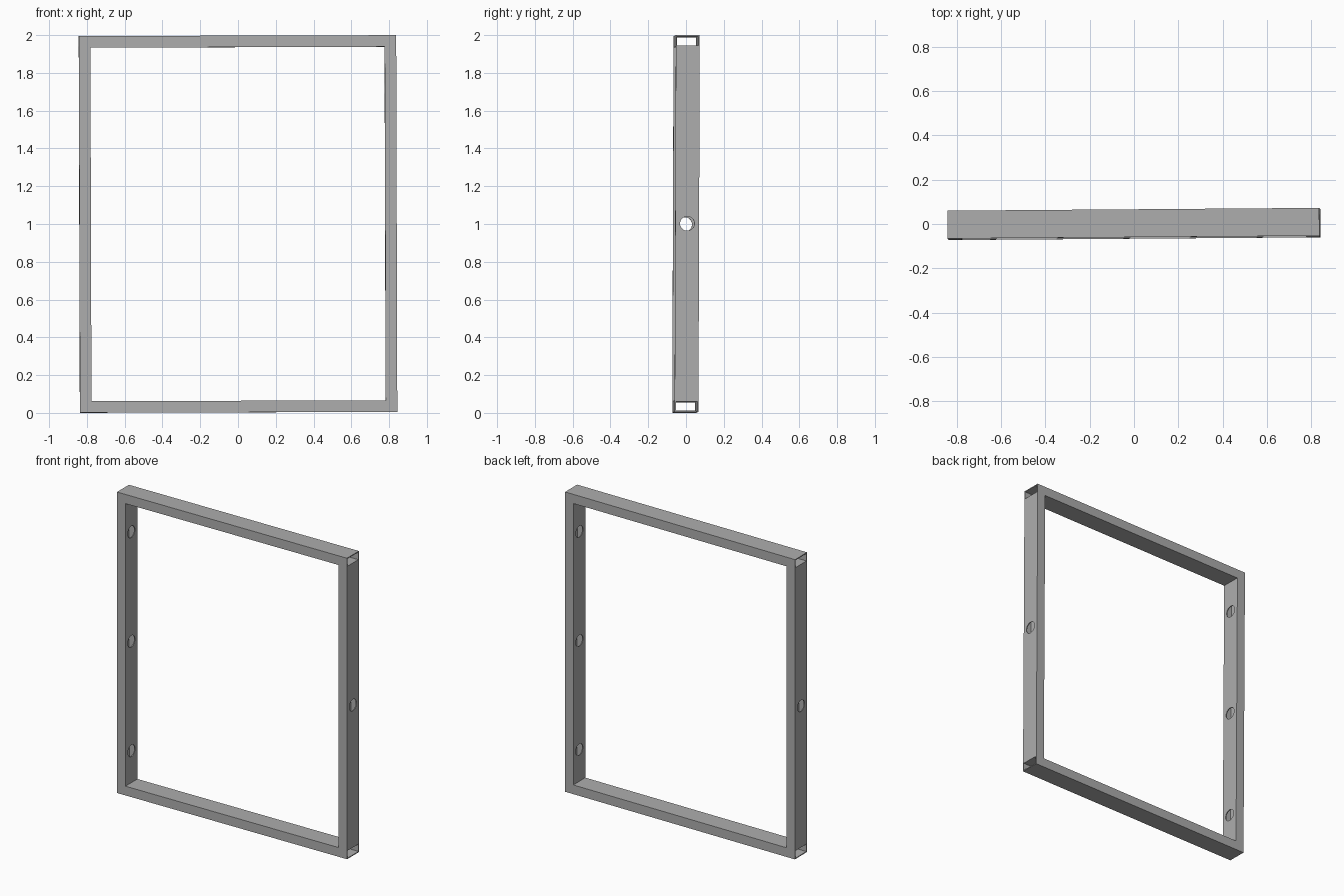
import bpy
import bmesh
import math
from mathutils import Matrix, Euler, Vector

if "Cube" in bpy.data.objects:
    bpy.data.objects.remove(bpy.data.objects["Cube"], do_unlink=True)

WIDTH, HEIGHT, DEPTH = 1.68, 1.994, 0.126   # overall frame
TUBE, WALL = 0.061, 0.006                  # rectangular tube section
HOLE_RADIUS, HOLE_STEP = 0.038, 0.725

# The whole frame leans very slightly
tilt = (Matrix.Translation((0, 0, 1))
        @ Euler([math.radians(a) for a in (-0.2, -0.17, 0.43)]).to_matrix().to_4x4())

steel = bpy.data.materials.new("steel grey")
steel.use_nodes = True
steel.diffuse_color = (0.42, 0.42, 0.42, 1)
steel.node_tree.nodes["Principled BSDF"].inputs["Base Color"].default_value = steel.diffuse_color


def add_object(name, bm):
    bmesh.ops.recalc_face_normals(bm, faces=bm.faces)
    mesh = bpy.data.meshes.new(name)
    bm.to_mesh(mesh)
    bm.free()
    mesh.materials.append(steel)
    obj = bpy.data.objects.new(name, mesh)
    bpy.context.collection.objects.link(obj)
    return obj


def tube(name, length, rotation=Matrix()):
    """Hollow rectangular tube along x, open at both ends."""
    bm = bmesh.new()
    rings = []
    for x, inset in ((-1, 0), (1, 0), (1, WALL), (-1, WALL)):
        y, z = DEPTH / 2 - inset, TUBE / 2 - inset
        rings.append([bm.verts.new((x * length / 2, sy * y, sz * z))
                      for sy, sz in ((-1, -1), (1, -1), (1, 1), (-1, 1))])
    for i in range(4):
        a, b = rings[i], rings[(i + 1) % 4]
        for j in range(4):
            k = (j + 1) % 4
            bm.faces.new((a[j], a[k], b[k], b[j]))
    bm.transform(rotation)
    return add_object(name, bm)


def drill(obj, x, z, length):
    """Round hole along x through the walls the drill reaches."""
    bm = bmesh.new()
    bmesh.ops.create_cone(bm, cap_ends=True, segments=32, radius1=HOLE_RADIUS,
                          radius2=HOLE_RADIUS, depth=length)
    bm.transform(Matrix.Translation((x, 0, z)) @ Matrix.Rotation(math.pi / 2, 4, "Y"))
    cutter = add_object("drill", bm)
    cutter.hide_render = True
    cut = obj.modifiers.new("hole", "BOOLEAN")
    cut.operation, cut.solver, cut.object = "DIFFERENCE", "EXACT", cutter
    bpy.context.view_layer.objects.active = obj
    bpy.ops.object.modifier_apply(modifier=cut.name)
    bpy.data.objects.remove(cutter, do_unlink=True)


# Top and bottom rails with open ends
rail_z = (HEIGHT - TUBE) / 2
for name, side in (("top_rail", 1), ("bottom_rail", -1)):
    rail = tube(name, WIDTH)
    rail.matrix_world = tilt @ Matrix.Translation((0, 0, side * rail_z))

# Side posts: three holes on the inner wall, the middle one right through
upright = Matrix.Rotation(math.pi / 2, 4, "Y")
for name, turn in (("left_post", 0), ("right_post", math.pi)):
    post = tube(name, HEIGHT - 2 * TUBE, upright)
    drill(post, 0, 0, TUBE * 2)
    for z in (-HOLE_STEP, HOLE_STEP):
        drill(post, -TUBE / 2, z, TUBE)
    post.matrix_world = (tilt @ Matrix.Rotation(turn, 4, "Z")
                         @ Matrix.Translation(Vector(((WIDTH - TUBE) / 2, 0, 0))))
    bpy.ops.object.select_all(action="DESELECT")
    post.select_set(True)
    bpy.context.view_layer.objects.active = post
    bpy.ops.object.shade_smooth_by_angle()
